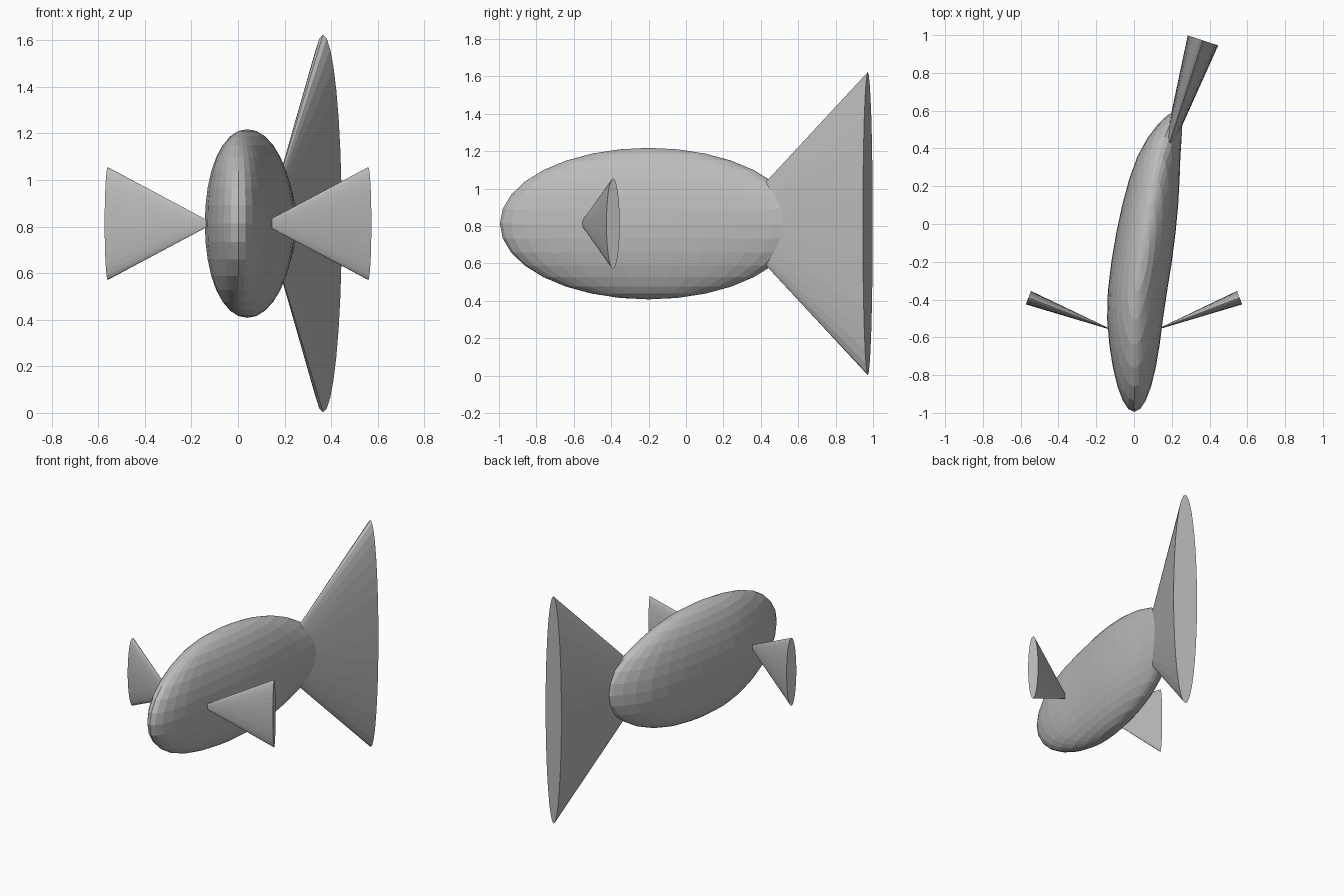
import bpy
import bmesh
import math
from mathutils import Matrix, Vector

cube = bpy.data.objects.get("Cube")
if cube:
    bpy.data.objects.remove(cube, do_unlink=True)

MID_Z = 0.813
UP = Vector((0, 0, 1))

grey = bpy.data.materials.new("plain_grey")
grey.use_nodes = True
grey.diffuse_color = (0.5, 0.5, 0.5, 1)
grey.node_tree.nodes["Principled BSDF"].inputs["Base Color"].default_value = (0.5, 0.5, 0.5, 1)


def finish(name, bm):
    mesh = bpy.data.meshes.new(name)
    bmesh.ops.recalc_face_normals(bm, faces=bm.faces)
    bm.to_mesh(mesh)
    bm.free()
    mesh.materials.append(grey)
    obj = bpy.data.objects.new(name, mesh)
    bpy.context.collection.objects.link(obj)
    return obj


def hinge(t, softness=0.1):
    """Zero before the joint, rising steadily after it."""
    return (t + math.hypot(t, softness)) / 2


def add_fin(name, apex, base, height, thickness):
    """Flattened cone opening from apex to base."""
    apex, base = Vector((*apex, MID_Z)), Vector((*base, MID_Z))
    axis = base - apex
    side = axis.normalized().cross(UP)
    frame = Matrix((UP * height, side * thickness, axis)).transposed().to_4x4()
    frame.translation = (apex + base) / 2
    bm = bmesh.new()
    bmesh.ops.create_cone(bm, cap_ends=True, segments=32,
                          radius1=0, radius2=1, depth=1)
    bmesh.ops.remove_doubles(bm, verts=bm.verts, dist=0.0001)
    bm.transform(frame)
    return finish(name, bm)


# Body: stretched sphere whose rear half swings towards the left
bm = bmesh.new()
bmesh.ops.create_uvsphere(bm, u_segments=32, v_segments=16, radius=1)
for v in bm.verts:
    v.co = Vector((v.co.x * 0.16, v.co.y * 0.795 - 0.2, v.co.z * 0.405 + MID_Z))
    v.co.x += 0.15 * hinge(v.co.y + 0.45) + 0.3 * hinge(v.co.y - 0.4)
finish("body", bm)

# Tail: tall cone following the bend
add_fin("tail_fin", (0.12, 0.22), (0.365, 0.972), 0.81, 0.085)

# Side fins: a mirrored pair swept backwards
for name, s in (("left_fin", 1), ("right_fin", -1)):
    add_fin(name, (s * 0.105, -0.565), (s * 0.559, -0.39), 0.242, 0.038)
